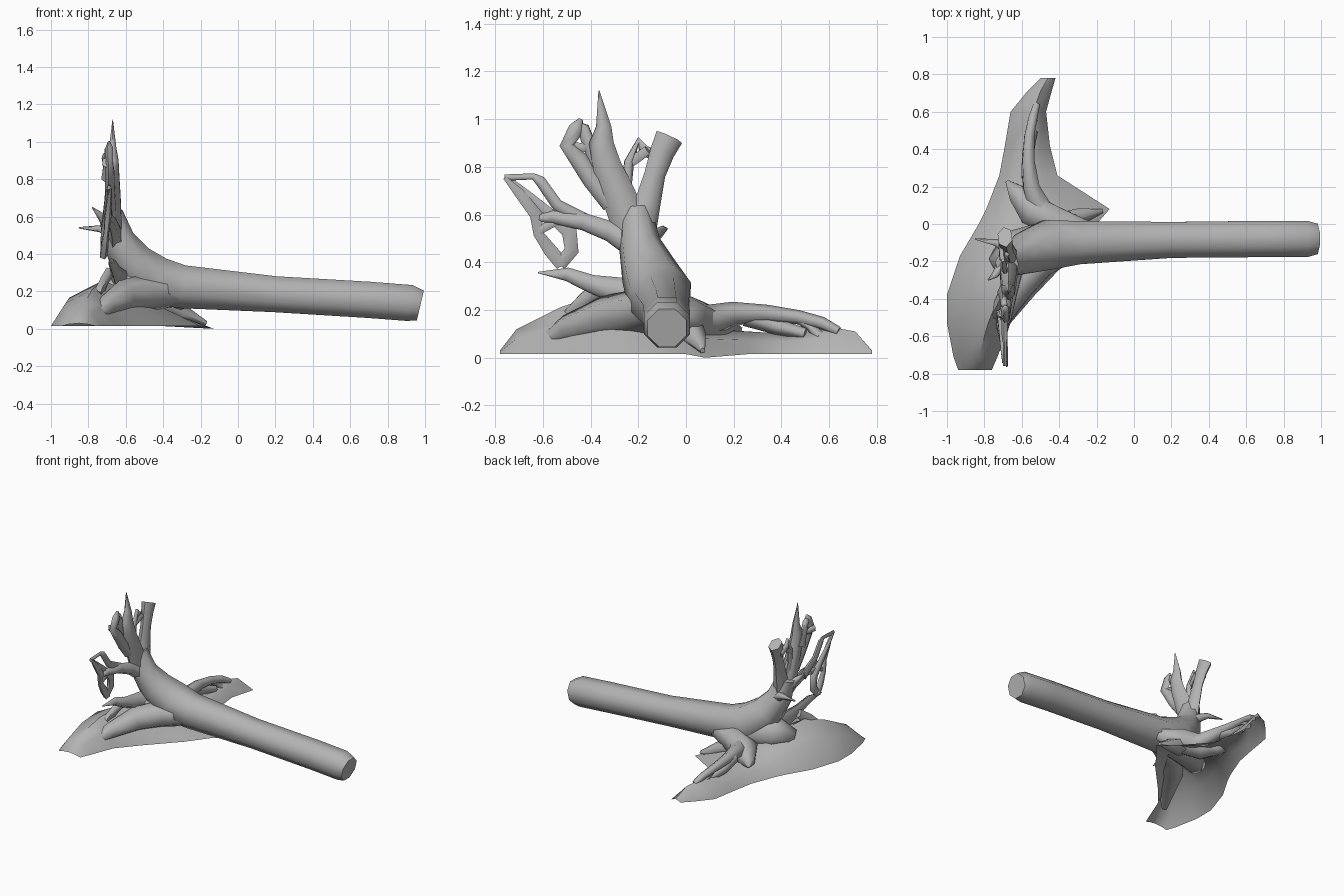
import bpy
import bmesh
import math
from mathutils import Vector

cube = bpy.data.objects.get("Cube")
if cube:
    bpy.data.objects.remove(cube, do_unlink=True)

GREY = (0.45, 0.45, 0.45, 1.0)
bark = bpy.data.materials.new("plain grey")
bark.use_nodes = True
bark.diffuse_color = GREY
bark.node_tree.nodes["Principled BSDF"].inputs["Base Color"].default_value = GREY


def finish(name, bm, angle):
    """Turn a bmesh into a shaded object."""
    bmesh.ops.recalc_face_normals(bm, faces=bm.faces)
    mesh = bpy.data.meshes.new(name)
    bm.to_mesh(mesh)
    bm.free()
    mesh.materials.append(bark)
    obj = bpy.data.objects.new(name, mesh)
    bpy.context.collection.objects.link(obj)
    bpy.ops.object.select_all(action="DESELECT")
    obj.select_set(True)
    bpy.context.view_layer.objects.active = obj
    bpy.ops.object.shade_smooth_by_angle(angle=math.radians(angle))


def tube(name, path, sides=6, angle=75, thin=1.0):
    """Tapered limb through (x, y, z, radius) stations, thinned along x."""
    points = [Vector(p[:3]) for p in path]
    bm = bmesh.new()
    rings = []
    heading = (points[1] - points[0]).normalized()
    turn = heading.to_track_quat("Z", "Y")
    for i, point in enumerate(points):
        ahead = points[min(i + 1, len(points) - 1)] - point
        behind = point - points[max(i - 1, 0)]
        new_heading = (ahead.normalized() + behind.normalized()).normalized()
        turn = heading.rotation_difference(new_heading) @ turn
        heading = new_heading
        ring = []
        for k in range(sides):
            a = math.tau * (k + 0.5) / sides
            offset = turn @ Vector((math.cos(a), math.sin(a), 0)) * path[i][3]
            offset.x *= thin
            ring.append(bm.verts.new(point + offset))
        rings.append(ring)
    for low, high in zip(rings, rings[1:]):
        for k in range(sides):
            n = (k + 1) % sides
            bm.faces.new((low[k], low[n], high[n], high[k]))
    bm.faces.new(rings[0][::-1])
    bm.faces.new(rings[-1])
    finish(name, bm, angle)


def fan_root(name, x_start, x_end, path, sides=5):
    """Root of the upright fan: (y, z, radius) stations, x drifting evenly."""
    last = len(path) - 1
    tube(name, [(x_start + (x_end - x_start) * i / last, y, z, r)
                for i, (y, z, r) in enumerate(path)], sides, thin=0.7)


# Earth mound: cross-sections along y (y, back x, ridge x, front x, height)
sections = [
    (-.78, -.94, -.85, -.76, .03), (-.71, -.965, -.83, -.73, .12),
    (-.53, -1, -.78, -.66, .21), (-.38, -1, -.72, -.53, .26),
    (-.17, -.93, -.68, -.33, .24), (0, -.83, -.62, -.2, .16),
    (.08, -.79, -.6, -.13, .12), (.26, -.72, -.58, -.41, .11),
    (.42, -.69, -.57, -.45, .1), (.6, -.66, -.54, -.47, .13),
    (.71, -.57, -.5, -.44, .11), (.78, -.5, -.46, -.42, .03)]
GROUND = .015
bm = bmesh.new()
rows = []
for y, back, ridge, front, top in sections:
    rise = GROUND + (top - GROUND) * .62
    profile = [(back, GROUND), (back + (ridge - back) * .35, rise), (ridge, top),
               (front + (ridge - front) * .45, rise), (front, GROUND)]
    rows.append([bm.verts.new((x, y, z)) for x, z in profile])
rows[6][-1].co.z = 0
for a, b in zip(rows, rows[1:]):
    for k in range(len(a) - 1):
        bm.faces.new((a[k], a[k + 1], b[k + 1], b[k]))
finish("earth_mound", bm, 50)

# Fallen trunk, bending up into the root fan
tube("trunk", [
    (.975, -.08, .125, .088), (.92, -.08, .138, .105), (.7, -.08, .155, .105),
    (.2, -.085, .185, .104), (-.3, -.1, .225, .125), (-.45, -.11, .26, .142),
    (-.57, -.155, .36, .12), (-.64, -.195, .48, .088), (-.68, -.21, .62, .065)],
    sides=8, angle=55)

# Crown and buttresses running from the trunk base into the earth
tube("root_crown", [(-.3, -.1, .22, .1), (-.5, -.11, .21, .115),
                    (-.63, -.15, .22, .12), (-.74, -.22, .18, .06)], 7)
tube("front_buttress", [(-.3, -.12, .2, .07), (-.5, -.2, .19, .1),
                        (-.62, -.34, .17, .09), (-.71, -.5, .12, .06),
                        (-.79, -.62, .06, .02)])
tube("side_buttress", [(-.22, -.03, .17, .04), (-.4, 0, .17, .095),
                       (-.54, .07, .14, .095), (-.62, .16, .13, .06),
                       (-.68, .23, .12, .01)])

# Tall spike with a hooked loop beside it
fan_root("spike_root", -.67, -.67, [
    (-.23, .55, .08), (-.29, .7, .07), (-.33, .8, .06), (-.355, .9, .052),
    (-.345, .97, .032), (-.365, 1.12, .002)], 6)
fan_root("hook_outer", -.68, -.69, [
    (-.31, .65, .05), (-.4, .75, .04), (-.45, .83, .04), (-.5, .89, .032),
    (-.46, .96, .035), (-.44, 1.0, .01)])
fan_root("hook_inner", -.7, -.69, [
    (-.36, .8, .045), (-.4, .88, .03), (-.43, .96, .028), (-.45, .98, .01)])
fan_root("hook_bridge", -.71, -.69, [
    (-.5, .89, .028), (-.44, .88, .02), (-.37, .9, .025)])

# Blunt root with a thin twig
fan_root("blunt_root", -.66, -.69, [
    (-.2, .52, .075), (-.16, .65, .055), (-.13, .77, .045), (-.1, .86, .052),
    (-.07, .925, .06)], 6)
fan_root("thin_twig", -.68, -.71, [
    (-.22, .6, .04), (-.25, .72, .023), (-.24, .82, .023), (-.2, .91, .016),
    (-.18, .87, .026), (-.1, .84, .025)])
fan_root("twig_link", -.7, -.68, [
    (-.25, .8, .015), (-.2, .84, .022), (-.16, .87, .02)])

# Spreading lattice of side roots
fan_root("lattice_arm", -.65, -.7, [
    (-.2, .47, .07), (-.32, .53, .045), (-.43, .57, .038), (-.56, .59, .028),
    (-.64, .585, .012)])
fan_root("lattice_top", -.69, -.69, [
    (-.4, .56, .035), (-.54, .64, .026), (-.61, .74, .024), (-.64, .76, .014),
    (-.76, .755, .014)])
fan_root("lattice_edge", -.68, -.72, [
    (-.76, .755, .008), (-.7, .69, .022), (-.63, .6, .028), (-.62, .52, .022),
    (-.57, .45, .03), (-.52, .39, .03)])
fan_root("lattice_brace", -.7, -.72, [
    (-.74, .75, .008), (-.66, .68, .018), (-.57, .6, .026), (-.49, .53, .035),
    (-.48, .45, .032), (-.53, .39, .028)])
fan_root("lattice_rung", -.7, -.7, [
    (-.62, .53, .018), (-.55, .57, .02), (-.46, .57, .025)])

# Low pointed root
fan_root("low_root", -.62, -.69, [
    (-.14, .24, .09), (-.28, .28, .06), (-.4, .31, .04), (-.5, .35, .03),
    (-.62, .357, .003)])
fan_root("low_prop", -.69, -.75, [
    (-.35, .3, .035), (-.42, .25, .035), (-.48, .18, .04)])

# Short spurs pointing back
tube("back_spur", [(-.66, -.15, .5, .04), (-.74, -.1, .535, .02),
                   (-.85, -.08, .54, .004)], 5)
tube("back_stub", [(-.69, -.2, .55, .04), (-.74, -.27, .61, .02),
                   (-.78, -.3, .65, .003)], 5)

# Ground roots arching along the mound
tube("arched_root", [
    (-.42, -.02, .15, .08), (-.51, .1, .155, .068), (-.55, .2, .185, .05),
    (-.565, .34, .185, .037), (-.56, .47, .17, .03), (-.54, .57, .145, .027),
    (-.52, .64, .11, .02)])
tube("arch_prop", [(-.57, .25, .17, .04), (-.57, .38, .13, .035),
                   (-.54, .5, .1, .025)], 5)
tube("arch_strut", [(-.56, .46, .17, .022), (-.55, .52, .13, .018),
                    (-.54, .56, .09, .025)], 5)
tube("ground_root", [(-.4, 0, .13, .07), (-.3, .04, .08, .05),
                     (-.17, .07, .03, .012)], 5)
